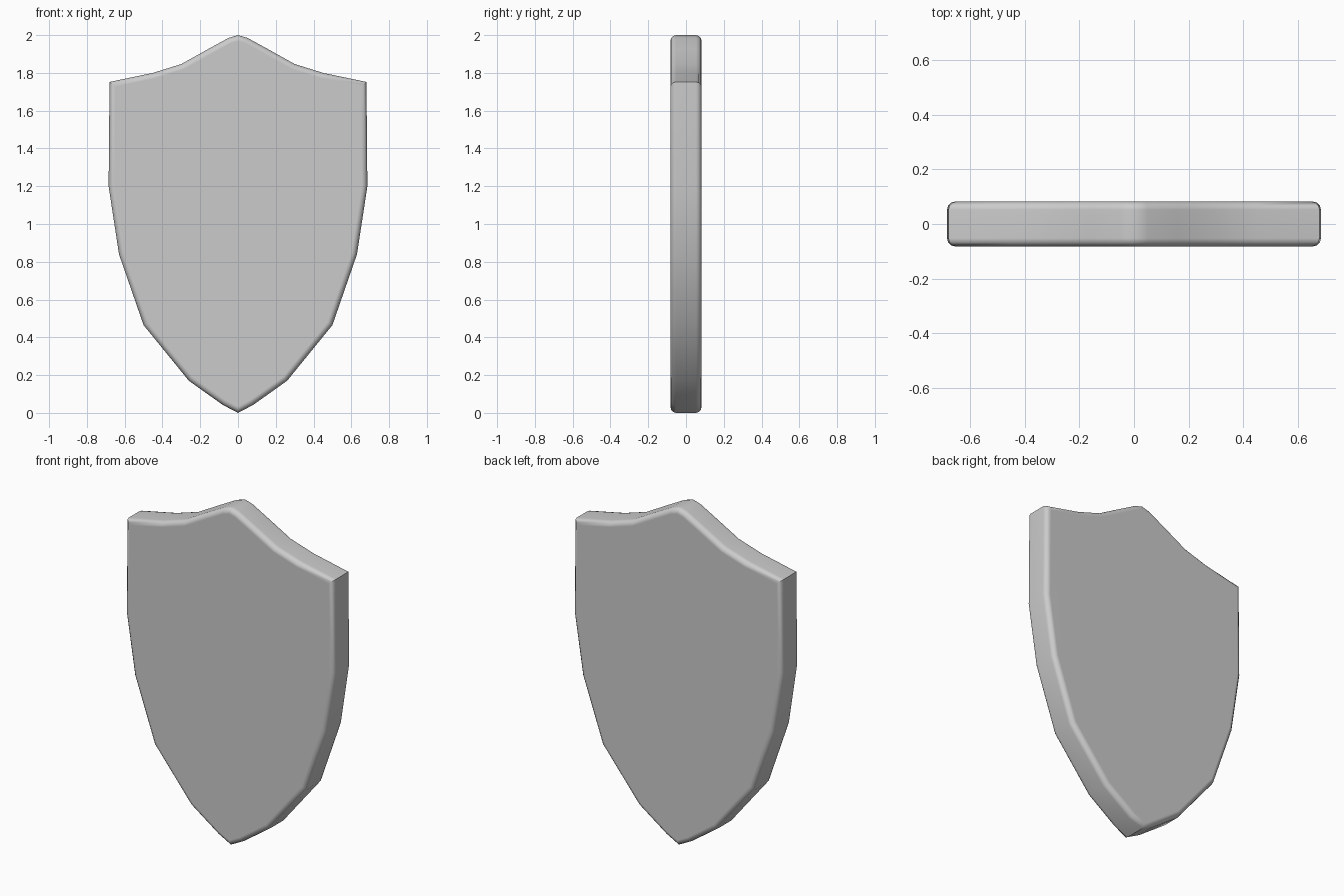
import bpy, bmesh, math

if "Cube" in bpy.data.objects:
    bpy.data.objects.remove(bpy.data.objects["Cube"])

# Right half of the outline, top tip to bottom tip (x, z)
half = [(0, 2.0), (0.05, 1.985), (0.16, 1.925), (0.30, 1.847), (0.45, 1.80),
        (0.68, 1.752), (0.685, 1.20), (0.63, 0.84), (0.50, 0.465),
        (0.26, 0.17), (0.08, 0.042), (0, 0.0)]
outline = half + [(-x, z) for x, z in reversed(half[1:-1])]
DEPTH = 0.0825

# Shield plate: outline extruded through the thickness
bm = bmesh.new()
face = bm.faces.new([bm.verts.new((x, -DEPTH, z)) for x, z in outline])
ext = bmesh.ops.extrude_face_region(bm, geom=[face])
for v in ext["geom"]:
    if isinstance(v, bmesh.types.BMVert):
        v.co.y = DEPTH
bmesh.ops.recalc_face_normals(bm, faces=bm.faces)

# Rounded front and back rims
rims = [e for e in bm.edges if abs(e.verts[0].co.y - e.verts[1].co.y) < 1e-5]
bmesh.ops.bevel(bm, geom=rims, offset=0.03, segments=3, profile=0.5,
                affect='EDGES')

mesh = bpy.data.meshes.new("shield")
bm.to_mesh(mesh)
bm.free()
shield = bpy.data.objects.new("shield", mesh)
bpy.context.collection.objects.link(shield)

# Smooth shading with flat front and back
bpy.context.view_layer.objects.active = shield
shield.select_set(True)
bpy.ops.object.shade_smooth_by_angle(angle=math.radians(40))
mod = shield.modifiers.new("flat_faces", 'WEIGHTED_NORMAL')
mod.keep_sharp = True
